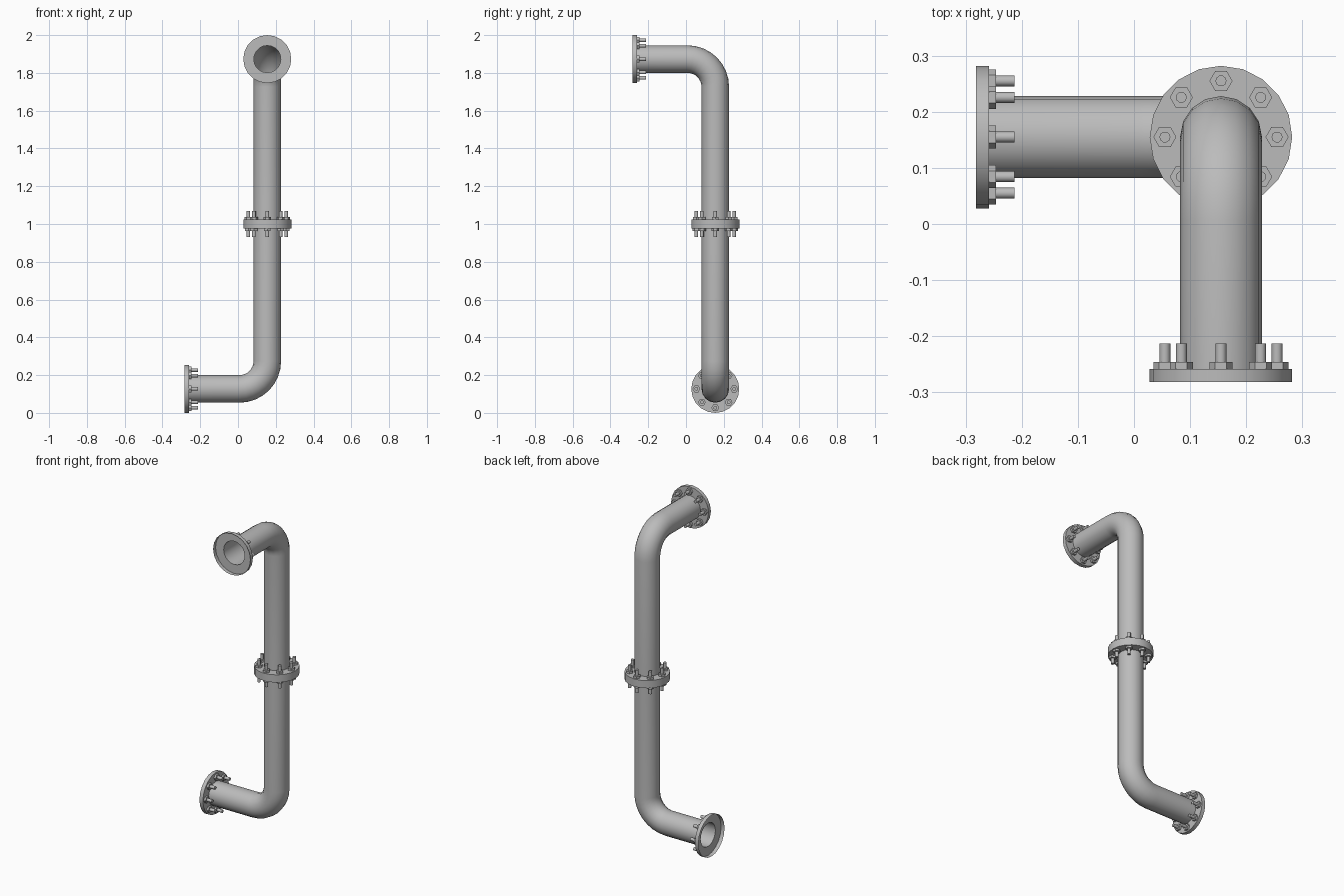
import bpy, bmesh
from math import sin, cos, pi, radians
from mathutils import Matrix, Vector

if "Cube" in bpy.data.objects:
    bpy.data.objects.remove(bpy.data.objects["Cube"], do_unlink=True)

# Dimensions
AXIS = 0.155            # x and y of the vertical run
LOW = 0.127             # height of the lower horizontal run
END = -0.282            # mating plane of the lower end
PIPE_R, BEND_R = 0.073, 0.147
FLANGE_R, FLANGE_T = 0.127, 0.0235
BOLT_RING, NUT_R, NUT_H = 0.1, 0.0205, 0.0125
STUD_R, STUD_L = 0.0098, 0.0455

metal = bpy.data.materials.new("grey metal")
metal.use_nodes = True
grey = (0.5, 0.5, 0.5, 1)
metal.diffuse_color = grey
bsdf = metal.node_tree.nodes["Principled BSDF"]
bsdf.inputs["Base Color"].default_value = grey


def finish(name, bm, matrix, smooth=None):
    mesh = bpy.data.meshes.new(name)
    bm.to_mesh(mesh)
    bm.free()
    mesh.transform(matrix)
    mesh.materials.append(metal)
    obj = bpy.data.objects.new(name, mesh)
    bpy.context.collection.objects.link(obj)
    if smooth:
        bpy.ops.object.select_all(action="DESELECT")
        obj.select_set(True)
        bpy.context.view_layer.objects.active = obj
        bpy.ops.object.shade_smooth_by_angle(angle=radians(smooth))


def skin(bm, rings):
    """Join consecutive rings of points with quads."""
    loops = [[bm.verts.new(p) for p in ring] for ring in rings]
    for a, b in zip(loops, loops[1:]):
        n = len(a)
        for i in range(n):
            j = (i + 1) % n
            bm.faces.new((a[i], a[j], b[j], b[i]))


def circle(radius, z, sides):
    return [(radius * cos(2 * pi * i / sides), radius * sin(2 * pi * i / sides), z)
            for i in range(sides)]


def pipe(name, matrix, sides=16, steps=8):
    """Horizontal run, quarter bend and vertical run as one open tube."""
    cx, cz = AXIS - BEND_R, LOW + BEND_R
    path = [(END + FLANGE_T, LOW, 0)]
    for i in range(steps + 1):
        a = pi / 2 * i / steps
        path.append((cx + BEND_R * sin(a), cz - BEND_R * cos(a), a))
    path.append((AXIS, 1 - FLANGE_T, pi / 2))
    rings = []
    for x, z, a in path:
        side, out = Vector((0, 1, 0)), Vector((sin(a), 0, -cos(a)))
        centre = Vector((x, AXIS, z))
        rings.append([centre + px * out + py * side
                      for px, py, _ in circle(PIPE_R, 0, sides)])
    bm = bmesh.new()
    skin(bm, rings)
    bmesh.ops.recalc_face_normals(bm, faces=bm.faces)
    finish(name, bm, matrix, 40)


def flange(name, matrix, sides=20):
    """Pressed collar: rim wall and back plate, open on the mating side."""
    bm = bmesh.new()
    skin(bm, [circle(FLANGE_R, 0, sides), circle(FLANGE_R, FLANGE_T, sides),
              circle(PIPE_R * 0.98, FLANGE_T, sides)])
    finish(name, bm, matrix, 30)


def bolts(name, matrix, count=8):
    """Hexagonal nuts with studs, spaced around the collar."""
    bm = bmesh.new()
    for i in range(count):
        a = 2 * pi * i / count
        for radius, height, sides in ((NUT_R, NUT_H, 6), (STUD_R, STUD_L, 10)):
            place = Matrix.Translation((BOLT_RING * cos(a), BOLT_RING * sin(a),
                                        FLANGE_T + height / 2))
            bmesh.ops.create_cone(bm, cap_ends=True, segments=sides, radius1=radius,
                                  radius2=radius, depth=height, matrix=place)
    finish(name, bm, matrix, 40)


# The upper section is the lower one turned half round: x and y swap, z flips
turn = Matrix(((0, 1, 0, 0), (1, 0, 0, 0), (0, 0, -1, 2), (0, 0, 0, 1)))
at_end = Matrix.Translation((END, AXIS, LOW)) @ Matrix.Rotation(pi / 2, 4, "Y")
at_joint = Matrix.Translation((AXIS, AXIS, 1)) @ Matrix.Rotation(pi, 4, "X")

for level, section in (("lower", Matrix()), ("upper", turn)):
    pipe(level + "_pipe", section)
    for spot, place in (("end", at_end), ("joint", at_joint)):
        flange(f"{level}_{spot}_flange", section @ place)
        bolts(f"{level}_{spot}_bolts", section @ place)
